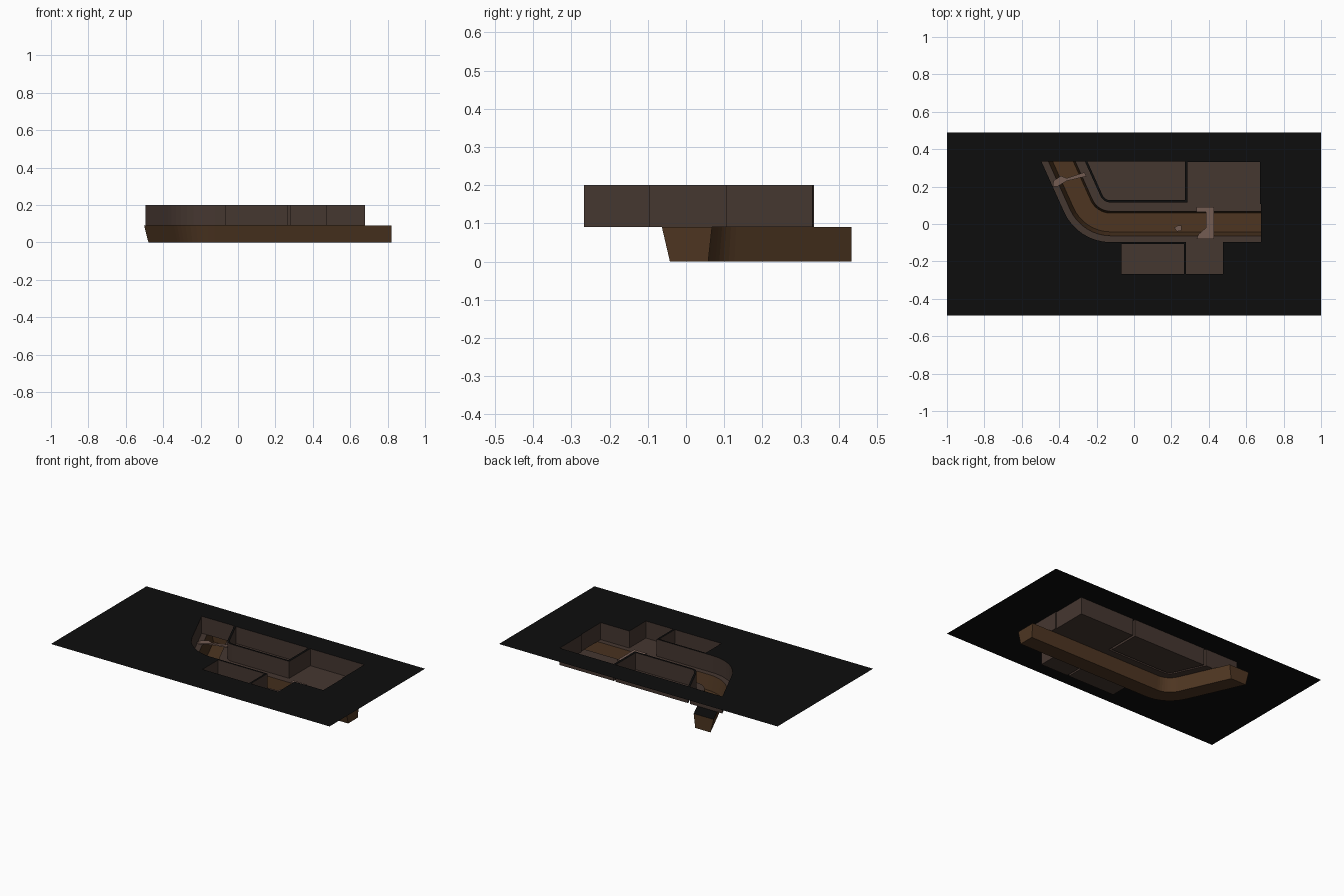
import bpy, bmesh, math
from mathutils import Vector
from mathutils.geometry import tessellate_polygon

if "Cube" in bpy.data.objects:
    bpy.data.objects.remove(bpy.data.objects["Cube"])

TOP, FLOOR = 0.2, 0.09            # rock top, room floor (trench bottom is 0)
CX, CY = -0.125, 0.175            # centre of the corridor bend
N = Vector((0.912, 0.41)).normalized()   # across the slanted corridor leg


def material(name, rgb):
    m = bpy.data.materials.new(name)
    m.diffuse_color = (*rgb, 1)
    m.use_nodes = True
    m.node_tree.nodes["Principled BSDF"].inputs["Base Color"].default_value = m.diffuse_color
    return m


BLACK = material("black_rock", (0.004, 0.004, 0.004))
STONE = material("grey_brown_stone", (0.060, 0.038, 0.030))
BROWN = material("trench_brown", (0.075, 0.036, 0.0155))
WOOD = material("pale_wood", (0.175, 0.108, 0.086))


def make(name, verts, faces, mat):
    me = bpy.data.meshes.new(name)
    me.from_pydata([tuple(v) for v in verts], [], faces)
    me.materials.append(mat)
    ob = bpy.data.objects.new(name, me)
    bpy.context.collection.objects.link(ob)
    return ob


def bend(r, x_end, y_end):
    """Plan line at distance r from the bend centre: straight, arc, slanted leg."""
    a0, a1 = -math.pi / 2, math.atan2(-N.y, -N.x)
    pts = [(x_end, CY - r)]
    for i in range(9):
        a = a0 + (a1 - a0) * i / 8
        pts.append((CX + r * math.cos(a), CY + r * math.sin(a)))
    k = N.x * CX + N.y * CY - r
    pts.append(((k - N.y * y_end) / N.x, y_end))
    return pts


def fill(name, loops, z, mat):
    """Flat sheet facing up; loops after the first are holes."""
    vs = [[Vector((x, y, z)) for x, y in lp] for lp in loops]
    flat = [v for lp in vs for v in lp]
    tris = []
    for a, b, c in tessellate_polygon(vs):
        up = (flat[b] - flat[a]).cross(flat[c] - flat[a]).z
        if abs(up) > 1e-9:
            tris.append((a, b, c) if up > 0 else (a, c, b))
    return make(name, flat, tris, mat)


def walls(name, loop, z0, z1, mat):
    """Vertical wall around a closed loop, facing inwards."""
    n = len(loop)
    area = sum(loop[i][0] * loop[(i + 1) % n][1] - loop[(i + 1) % n][0] * loop[i][1] for i in range(n))
    lp = loop if area > 0 else loop[::-1]
    verts = [(x, y, z) for z in (z0, z1) for x, y in lp]
    faces = [(i, i + n, (i + 1) % n + n, (i + 1) % n) for i in range(n)]
    return make(name, verts, faces, mat)


def slab(name, outline, z, thick, mat):
    """Thin plank from an outline."""
    ob = fill(name, [outline], z, mat)
    bm = bmesh.new()
    bm.from_mesh(ob.data)
    r = bmesh.ops.extrude_face_region(bm, geom=bm.faces[:])
    bmesh.ops.translate(bm, vec=(0, 0, thick), verts=[v for v in r["geom"] if isinstance(v, bmesh.types.BMVert)])
    bmesh.ops.recalc_face_normals(bm, faces=bm.faces[:])
    bm.to_mesh(ob.data)
    bm.free()
    return ob


# Plan outlines: open corridor with its two side bays, and two closed rooms
outer = bend(0.272, 0.68, 0.335)
inner = bend(0.060, 0.287, 0.335)
south_side = [(0.68, -0.097), (0.475, -0.097), (0.475, -0.267), (0.279, -0.267), (0.279, -0.097)] + outer[1:]
north_side = [(0.68, 0.107), (0.675, 0.107), (0.675, 0.331), (0.287, 0.331)] + inner
corridor = south_side + north_side[::-1]
room_nw = [(0.272, 0.333)] + bend(0.048, 0.272, 0.333)
room_sw = [(-0.067, -0.267), (0.267, -0.267), (0.267, -0.107), (-0.067, -0.107)]

# Black rock top with the rooms cut out
border = [(-1, -0.49), (1, -0.49), (1, 0.49), (-1, 0.49)]
fill("rock_top", [border, corridor, room_nw, room_sw], TOP, BLACK)

# Walls and floors
for name, loop in (("corridor", corridor), ("north_room", room_nw), ("south_room", room_sw)):
    walls(name + "_walls", loop, FLOOR, TOP, STONE)
for name, loop in (("north_room", room_nw), ("south_room", room_sw)):
    fill(name + "_floor", [loop], FLOOR, STONE)
fill("south_ledge", [south_side + bend(0.238, 0.68, 0.335)[::-1]], FLOOR, STONE)
fill("north_ledge", [north_side + bend(0.107, 0.68, 0.335)[::-1]], FLOOR, STONE)

# Trench with sloped sides, running on under the rock at both ends
rails = [(0.238, FLOOR), (0.217, 0), (0.117, 0), (0.107, FLOOR)]
verts, faces = [], []
for r, z in rails:
    verts += [(x, y, z) for x, y in bend(r, 0.82, 0.433)]
n = len(verts) // 4
for k in range(3):
    for i in range(n - 1):
        a = k * n + i
        faces.append((a, a + n, a + n + 1, a + 1))
faces += [(0, 3 * n, 2 * n, n), (n - 1, 2 * n - 1, 3 * n - 1, 4 * n - 1)]
make("trench", verts, faces, BROWN)

# Black covers over the hidden trench ends
fill("east_cover", [[(0.68, -0.063), (0.82, -0.063), (0.82, 0.068), (0.68, 0.068)]], FLOOR, BLACK)
legs = [bend(r, 0.82, y)[-1] for r, y in ((0.238, 0.335), (0.107, 0.335), (0.107, 0.433), (0.238, 0.433))]
fill("west_cover", [legs], FLOOR, BLACK)

# Broken plank bridges and a fallen piece
slab("east_bridge", [(0.335, 0.09), (0.428, 0.09), (0.428, -0.08), (0.335, -0.08), (0.345, -0.055),
                     (0.385, -0.02), (0.385, 0.065), (0.335, 0.065)], FLOOR + 0.001, 0.008, WOOD)
slab("west_bridge", [(-0.435, 0.20), (-0.41, 0.20), (-0.36, 0.23), (-0.255, 0.255), (-0.265, 0.277),
                     (-0.36, 0.245), (-0.39, 0.257), (-0.43, 0.232)], FLOOR + 0.001, 0.008, WOOD)
slab("fallen_plank", [(0.215, -0.02), (0.23, -0.04), (0.255, -0.035), (0.255, -0.008), (0.235, -0.008)],
     0.002, 0.008, WOOD)
